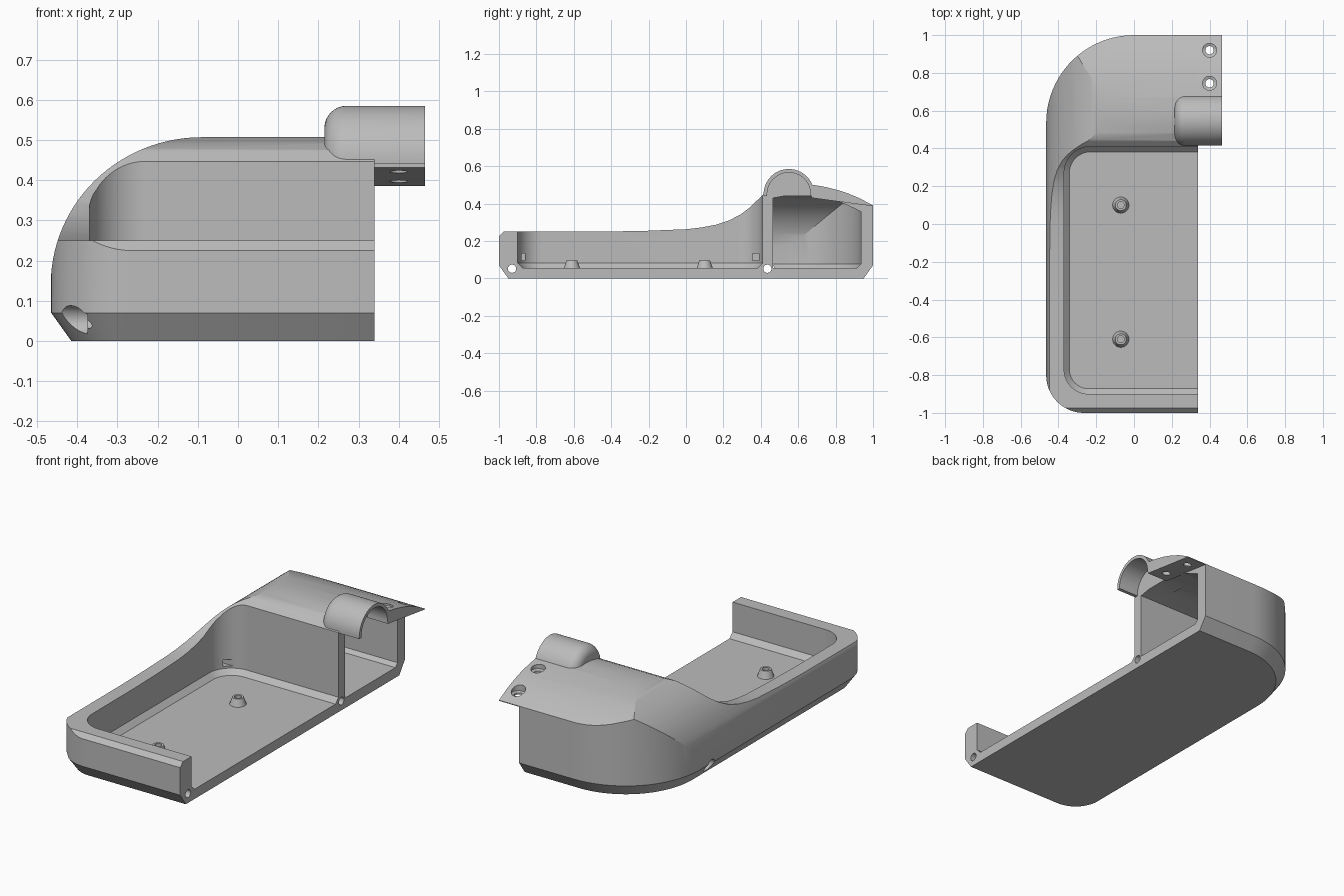
import bpy, bmesh
from math import sin, cos, pi, sqrt

if "Cube" in bpy.data.objects:
    bpy.data.objects.remove(bpy.data.objects["Cube"], do_unlink=True)

grey = bpy.data.materials.new("plain grey")
grey.use_nodes = True
grey.diffuse_color = (0.5, 0.5, 0.5, 1)
grey.node_tree.nodes["Principled BSDF"].inputs["Base Color"].default_value = (0.5, 0.5, 0.5, 1)

CUT = 0.34      # open side of the case
END = 0.465     # end of the overhang


def loft(name, rings):
    """Closed solid through rings of equal point count."""
    bm = bmesh.new()
    rows = [[bm.verts.new(p) for p in ring] for ring in rings]
    n = len(rows[0])
    for a, b in zip(rows, rows[1:]):
        for i in range(n):
            j = (i + 1) % n
            bm.faces.new((a[i], a[j], b[j], b[i]))
    bm.faces.new(rows[0])
    bm.faces.new(rows[-1])
    bmesh.ops.recalc_face_normals(bm, faces=bm.faces)
    mesh = bpy.data.meshes.new(name)
    bm.to_mesh(mesh)
    bm.free()
    mesh.materials.append(grey)
    obj = bpy.data.objects.new(name, mesh)
    bpy.context.collection.objects.link(obj)
    return obj


def boolean(target, tool, operation):
    mod = target.modifiers.new("cut", 'BOOLEAN')
    mod.operation, mod.solver, mod.object = operation, 'EXACT', tool
    bpy.context.view_layer.objects.active = target
    bpy.ops.object.modifier_apply(modifier=mod.name)
    bpy.data.objects.remove(tool, do_unlink=True)


def footprint(z, x0, x1, y0, y1, front_r, back_r, inset=0.0, steps=20):
    """Plan outline with rounded corners on the closed side."""
    x0, y0, y1 = x0 + inset, y0 + inset, y1 - inset
    front_r, back_r = max(front_r - inset, 0.001), back_r - inset
    pts = [(x1, y1, z), (x1, y0, z)]
    for r, cy, start in ((front_r, y0 + front_r, 1.5 * pi), (back_r, y1 - back_r, pi)):
        for i in range(steps + 1):
            a = start - i / steps * pi / 2
            pts.append((x0 + r + r * cos(a), cy + r * sin(a), z))
    return pts


def side_prism(name, profile, x0, x1):
    return loft(name, [[(x, y, z) for y, z in profile] for x in (x0, x1)])


def shoulder_prism(name, radius_x, radius_z):
    """Solid below the rounded shoulder of the closed side."""
    cx, cz, steps = -0.09, 0.14, 28
    prof = [(1, -0.1), (cx - radius_x, -0.1)]
    for i in range(steps + 1):
        a = pi - i / steps * pi / 2
        prof.append((cx + radius_x * cos(a), cz + radius_z * sin(a)))
    prof.append((1, cz + radius_z))
    return loft(name, [[(x, y, z) for x, z in prof] for y in (-1.5, 1.5)])


def round_bar(name, axis, center, stations, steps=32):
    """Turned solid; stations are (position along axis, radius)."""
    rings = []
    for t, r in stations:
        ring = []
        for i in range(steps):
            u, v = r * cos(2 * pi * i / steps), r * sin(2 * pi * i / steps)
            if axis == 'X':
                ring.append((t, center[0] + u, center[1] + v))
            else:
                ring.append((center[0] + u, center[1] + v, t))
        rings.append(ring)
    return loft(name, rings)


# Outer shell: chamfered plan, then trimmed by the side and shoulder profiles
case = loft("case_shell", [
    footprint(0, -END, CUT, -1, 1, 0.2, 0.465, 0.05),
    footprint(0.07, -END, CUT, -1, 1, 0.2, 0.465),
    footprint(0.7, -END, CUT, -1, 1, 0.2, 0.465)])

rim = [(-1, 0.225), (-0.975, 0.25), (-0.4, 0.251), (-0.2, 0.255), (0, 0.263),
       (0.08, 0.272), (0.16, 0.287), (0.23, 0.31), (0.29, 0.341), (0.34, 0.378),
       (0.38, 0.417), (0.41, 0.447), (0.44, 0.475), (0.48, 0.492), (0.53, 0.503), (0.59, 0.507)]
roof = [(0.67, 0.502), (0.74, 0.49), (0.81, 0.473), (0.87, 0.453),
        (0.93, 0.428), (1, 0.39)]
side = [(-1.1, -0.1), (-1.1, 0.225)] + rim + roof + [(1.1, 0.33), (1.1, -0.1)]
boolean(case, side_prism("side_trim", side, -1, 1), 'INTERSECT')
boolean(case, shoulder_prism("shoulder_trim", 0.376, 0.367), 'INTERSECT')

# Open tray with a chamfered floor edge
tray = (-0.37, 0.6, -0.9, 0.41, 0.13, 0.14)
boolean(case, loft("tray_cavity", [footprint(0.055, *tray, 0.028),
                                   footprint(0.083, *tray),
                                   footprint(0.8, *tray)]), 'DIFFERENCE')

# Closed compartment behind the divider
room = (-0.4, 0.6, 0.0, 0.935, 0.02, 0.4)
cavity = loft("compartment_cavity", [footprint(0.057, *room, 0.02),
                                     footprint(0.077, *room),
                                     footprint(0.8, *room)])
ceiling = [(0.465, 0), (0.465, 0.43), (0.54, 0.443), (0.62, 0.449), (0.72, 0.434),
           (0.83, 0.407), (0.94, 0.355), (0.94, 0)]
boolean(cavity, side_prism("ceiling_trim", ceiling, -1, 1), 'INTERSECT')
boolean(cavity, shoulder_prism("inner_shoulder_trim", 0.312, 0.312), 'INTERSECT')
boolean(case, cavity, 'DIFFERENCE')

# Overhanging roof flap that tapers to the back edge
flap = roof + [(1, 0.386), (0.67, 0.431)]
boolean(case, side_prism("roof_flap", flap, CUT - 0.005, END), 'UNION')

# Half-round hood with a soft closed end
hood_rings = []
soft = 0.055
stations = [(0.215 + soft * (1 - cos(a)), 0.135 - soft + soft * sin(a))
            for a in [i * pi / 16 for i in range(9)]] + [(END, 0.135)]
for x, r in stations:
    arc = [(x, 0.55 + r * cos(i * pi / 32), 0.45 + r * sin(i * pi / 32)) for i in range(33)]
    hood_rings.append([(x, 0.55 + r, 0.442)] + arc + [(x, 0.55 - r, 0.442)])
boolean(case, loft("hood", hood_rings), 'UNION')
boolean(case, round_bar("hood_bore", 'X', (0.55, 0.45), [(CUT, 0.116), (0.6, 0.116)], 64), 'DIFFERENCE')

# Countersunk holes in the flap
for y, top in ((0.745, 0.49), (0.92, 0.433)):
    boolean(case, round_bar("flap_hole", 'Z', (0.4, y),
            [(0.3, 0.022), (top - 0.025, 0.022), (top - 0.02, 0.037), (0.7, 0.037)]), 'DIFFERENCE')

# Long screw holes with wide head recesses on the closed side
for y in (-0.93, 0.435):
    boolean(case, round_bar("screw_hole", 'X', (y, 0.052),
            [(-0.6, 0.036), (-0.375, 0.036), (-0.374, 0.022), (0.6, 0.022)]), 'DIFFERENCE')

# Small notches in the closed tray wall
for y0, y1 in ((-0.88, -0.86), (0.355, 0.39)):
    notch = [(y0, 0.095), (y1, 0.095), (y1, 0.132), (y0, 0.132)]
    boolean(case, side_prism("wall_notch", notch, -0.4, -0.3), 'DIFFERENCE')

# Hollow mounting posts on the tray floor
posts = []
for label, y in (("front", -0.61), ("back", 0.1)):
    post = round_bar(label + "_mounting_post", 'Z', (-0.07, y), [(0.05, 0.045), (0.095, 0.029)])
    boolean(post, round_bar("post_hole", 'Z', (-0.07, y), [(0.06, 0.018), (0.2, 0.018)]), 'DIFFERENCE')
    posts.append(post)

# Smooth curved walls, keep creases sharp
bpy.ops.object.select_all(action='DESELECT')
for obj in [case] + posts:
    obj.select_set(True)
bpy.context.view_layer.objects.active = case
bpy.ops.object.shade_smooth_by_angle(angle=0.4)
